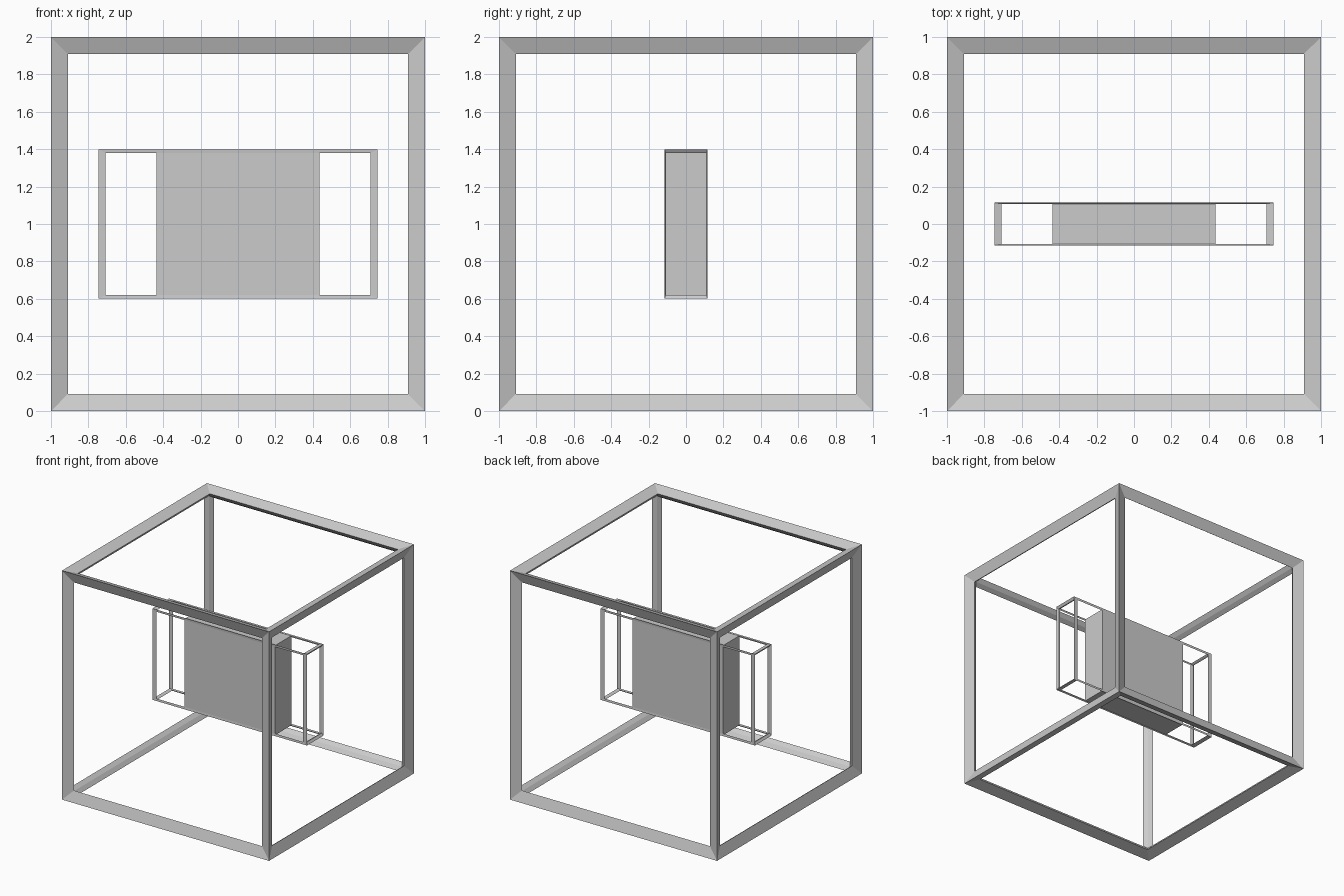
import bpy
import math

if "Cube" in bpy.data.objects:
    bpy.data.objects.remove(bpy.data.objects["Cube"])


def wire_box(name, half, thickness):
    """Wireframe cage whose outer corners reach the given half sizes."""
    k = 1 + thickness / (2 * math.sqrt(3))  # corner growth of the modifier
    bpy.ops.mesh.primitive_cube_add(size=2, location=(0, 0, 1))
    ob = bpy.context.object
    ob.name = name
    ob.scale = [h / k for h in half]
    mod = ob.modifiers.new("Wireframe", 'WIREFRAME')
    mod.thickness = thickness
    mod.offset = 0
    mod.use_even_offset = True
    mod.use_replace = True
    return ob


# Large outer cage
wire_box("outer_frame", (1, 1, 1), 0.12)

# Flat inner cage, squashed so its bars thin out with it
wire_box("inner_frame", (0.746, 0.114, 0.399), 0.065)

# Solid core block inside the inner cage
bpy.ops.mesh.primitive_cube_add(size=2, location=(0, 0, 1))
core = bpy.context.object
core.name = "core_block"
core.scale = (0.437, 0.111, 0.391)
